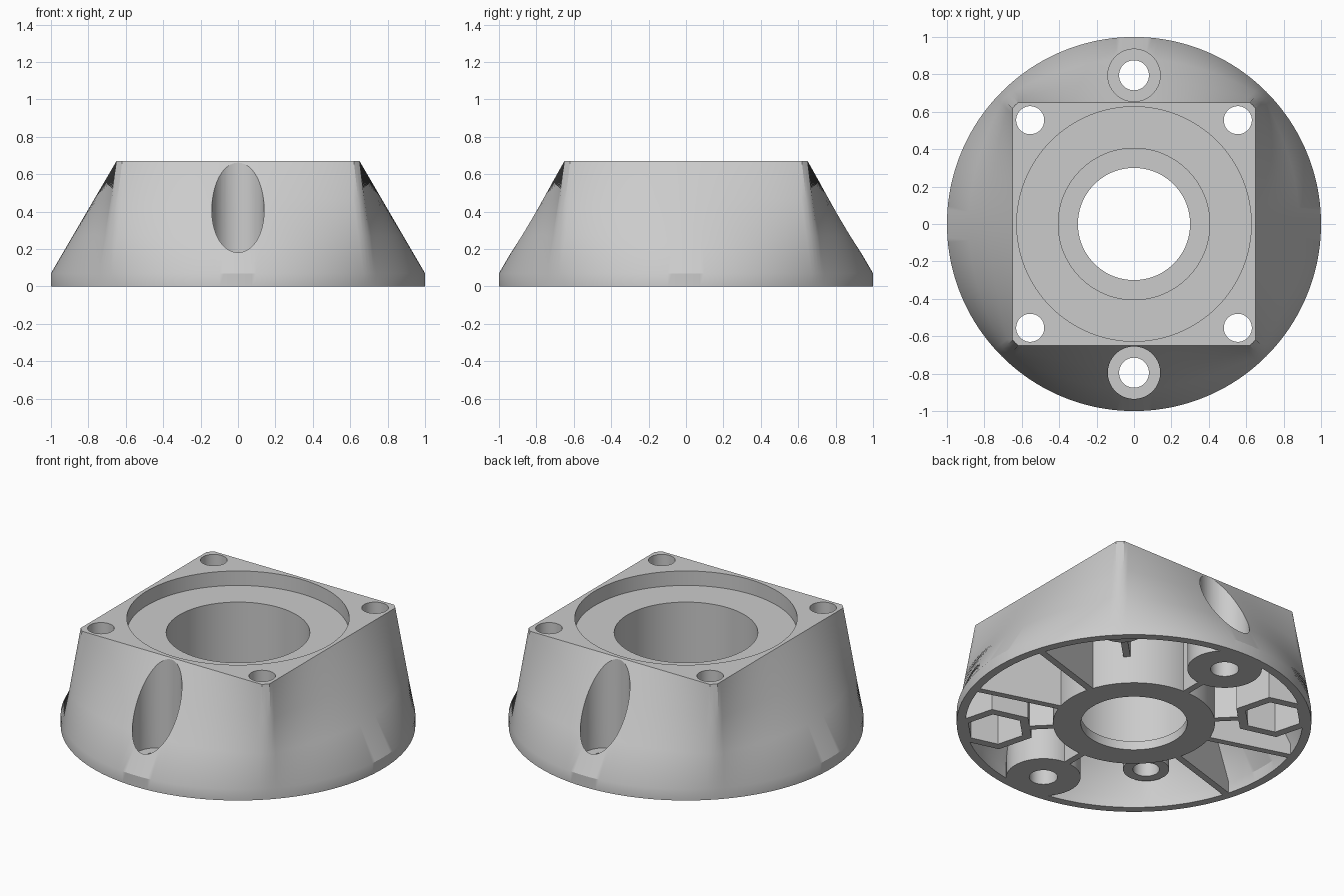
import bpy
import bmesh
from math import cos, sin, pi, radians
from mathutils import Matrix

if "Cube" in bpy.data.objects:
    bpy.data.objects.remove(bpy.data.objects["Cube"])

BASE_Z, TOP_Z, SIDE = 0.07, 0.67, 0.65
STEPS = 256

grey = bpy.data.materials.new("light grey")
grey.use_nodes = True
grey.diffuse_color = (0.6, 0.6, 0.6, 1)
grey.node_tree.nodes["Principled BSDF"].inputs["Base Color"].default_value = (0.6, 0.6, 0.6, 1)


def make(name, bm):
    bmesh.ops.recalc_face_normals(bm, faces=bm.faces[:])
    mesh = bpy.data.meshes.new(name)
    bm.to_mesh(mesh)
    bm.free()
    ob = bpy.data.objects.new(name, mesh)
    bpy.context.collection.objects.link(ob)
    mesh.materials.append(grey)
    return ob


def loft_radius(a, z, inset):
    """Circle at the base blending into a chamfered square at the top."""
    c, s = abs(cos(a)), abs(sin(a))
    square = min(SIDE / max(c, s), (2 * SIDE - 0.03) / (c + s))
    t = min(max((z - BASE_Z) / (TOP_Z - BASE_Z), 0), 1)
    return 1 + (square - 1) * t - inset


def loft(name, levels, inset):
    bm = bmesh.new()
    angles = [2 * pi * i / STEPS for i in range(STEPS)]
    rings = []
    for z in levels:
        radii = [loft_radius(a, z, inset) for a in angles]
        rings.append([bm.verts.new((r * cos(a), r * sin(a), z))
                      for r, a in zip(radii, angles)])
    for low, high in zip(rings, rings[1:]):
        for i in range(STEPS):
            j = (i + 1) % STEPS
            bm.faces.new((low[i], low[j], high[j], high[i]))
    bm.faces.new(rings[0])
    bm.faces.new(rings[-1])
    return make(name, bm)


def column(name, radius, z0, z1, x=0, y=0, sides=64, turn=0):
    bm = bmesh.new()
    place = Matrix.Translation((x, y, (z0 + z1) / 2)) @ Matrix.Rotation(turn, 4, 'Z')
    bmesh.ops.create_cone(bm, cap_ends=True, segments=sides, radius1=radius,
                          radius2=radius, depth=z1 - z0, matrix=place)
    return make(name, bm)


def rib(name, angle, start, end, z0=-0.2, width=0.04):
    bm = bmesh.new()
    place = (Matrix.Rotation(angle, 4, 'Z')
             @ Matrix.Translation(((start + end) / 2, 0, (z0 + 0.9) / 2))
             @ Matrix.Diagonal((end - start, width, 0.9 - z0, 1)))
    bmesh.ops.create_cube(bm, size=1, matrix=place)
    return make(name, bm)


def cut(target, cutter):
    mod = target.modifiers.new("cut", 'BOOLEAN')
    mod.operation = 'DIFFERENCE'
    mod.solver = 'EXACT'
    mod.object = cutter
    bpy.context.view_layer.update()
    bpy.context.view_layer.objects.active = target
    bpy.ops.object.modifier_apply(modifier=mod.name)
    bpy.data.objects.remove(cutter)


# Outer shell and the hollow beneath it
body = loft("flange_body", [0, BASE_Z, 0.27, 0.47, TOP_Z], 0)
hollow = loft("hollow", [-0.05, BASE_Z, 0.23, 0.38, 0.53], 0.05)

# Structure left standing inside the hollow
cut(hollow, column("hub", 0.457, -0.3, 1.0, sides=96))
for side in (1, -1):
    cut(hollow, column("screw_boss", 0.21, -0.25, 0.95, y=0.795 * side))
    cut(hollow, rib("boss_rib", radians(90 * side), 0.4, 0.65))
    cut(hollow, column("nut_housing", 0.225, -0.22, 0.92, 0.555 * side, -0.555 * side,
                       sides=6, turn=radians(15)))
    cut(hollow, rib("nut_rib", radians(45 - 90 * side), 0.4, 0.65)
        if side == 1 else rib("nut_rib", radians(135), 0.4, 0.65))
    cut(hollow, column("corner_boss", 0.13, 0.15, 0.94, 0.555 * side, 0.555 * side))
    cut(hollow, rib("corner_rib", radians(45 if side == 1 else 225), 0.4, 0.7, 0.17))
for angle in (17, -17, 163, 197):
    cut(hollow, rib("side_rib", radians(angle), 0.4, 1.1))
cut(body, hollow)

# Stepped centre bore
cut(body, column("top_recess", 0.627, 0.58, 0.9, sides=128))
cut(body, column("bore", 0.405, 0.055, 0.8, sides=96))
cut(body, column("bore_lip", 0.3, -0.1, 0.3, sides=96))

# Counterbored mounting holes, corner holes and nut pockets
for side in (1, -1):
    cut(body, column("counterbore", 0.14, 0.1, 1.0, y=0.795 * side))
    cut(body, column("screw_hole", 0.08, -0.1, 0.4, y=0.795 * side))
    for x in (1, -1):
        cut(body, column("corner_hole", 0.075, -0.12, 1.0, 0.555 * x, 0.555 * side))
    cut(body, column("nut_pocket", 0.168, -0.15, 0.28, 0.555 * side, -0.555 * side,
                     sides=6, turn=radians(15)))

bpy.ops.object.select_all(action='DESELECT')
body.select_set(True)
bpy.context.view_layer.objects.active = body
bpy.ops.object.shade_smooth_by_angle(angle=radians(30))
